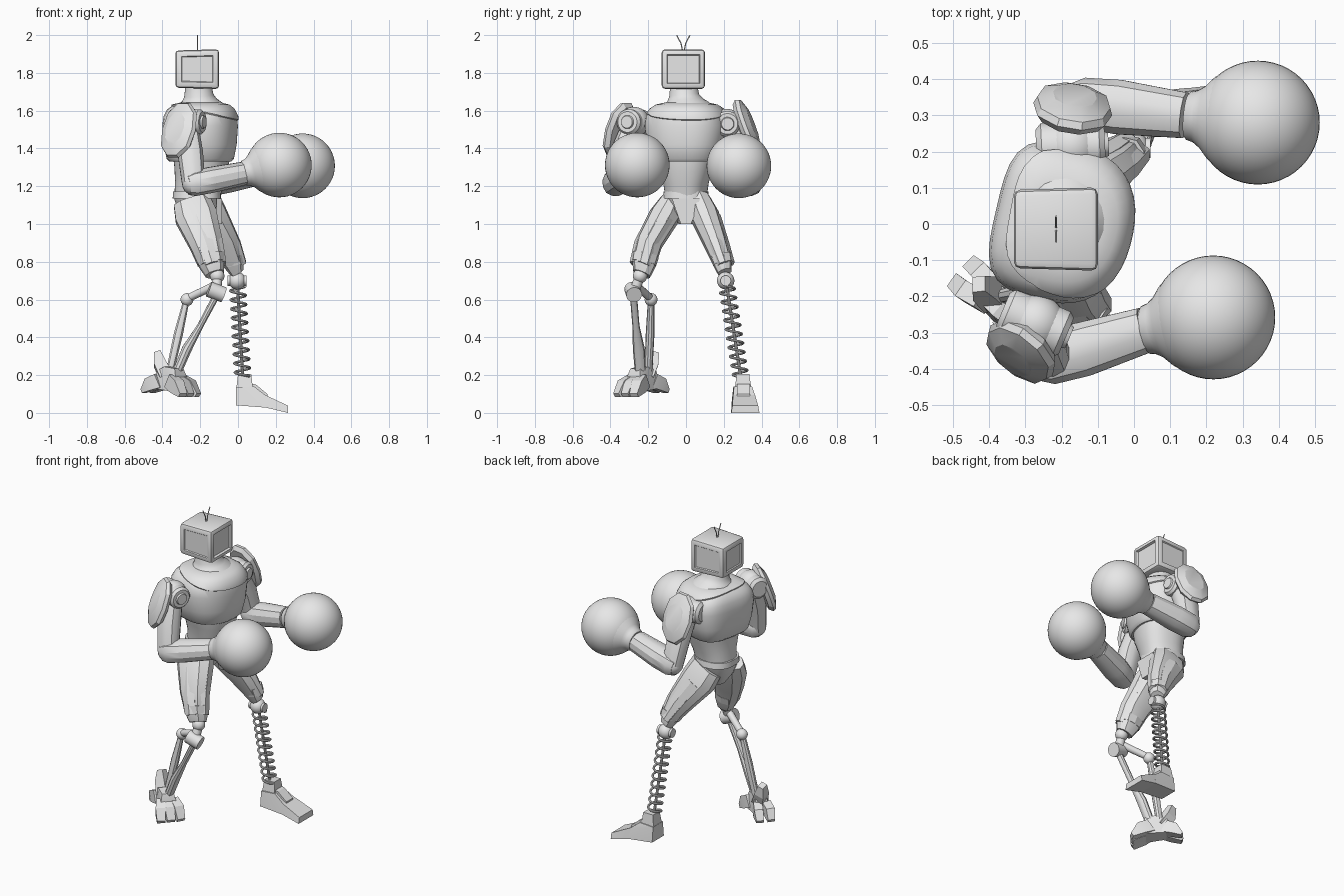
import bpy, bmesh, math
from mathutils import Vector

cube = bpy.data.objects.get("Cube")
if cube:
    bpy.data.objects.remove(cube)

grey = bpy.data.materials.new("light_grey")
grey.use_nodes = True
COLOUR = (0.8, 0.8, 0.8, 1)
grey.diffuse_color = COLOUR
grey.node_tree.nodes["Principled BSDF"].inputs["Base Color"].default_value = COLOUR


def finish(name, mesh, angle=35):
    mesh.materials.clear()
    mesh.materials.append(grey)
    mesh.shade_smooth()
    mesh.set_sharp_from_angle(angle=math.radians(angle))
    bpy.context.collection.objects.link(bpy.data.objects.new(name, mesh))


def from_bmesh(name, bm, angle=35):
    bmesh.ops.recalc_face_normals(bm, faces=bm.faces)
    mesh = bpy.data.meshes.new(name)
    bm.to_mesh(mesh)
    bm.free()
    finish(name, mesh, angle)


def loft(stations, hint=(1, 0, 0), n=24, power=2.0, back_power=None):
    """Skin rounded cross-sections; each station is x, y, z, radius along hint, other radius."""
    bm = bmesh.new()
    axis = (Vector(stations[-1][:3]) - Vector(stations[0][:3])).normalized()
    u = Vector(hint)
    u = (u - axis * u.dot(axis)).normalized()
    v = axis.cross(u)
    grow = 1 / math.cos(math.pi / n) if n < 16 else 1
    rings = []
    for x, y, z, ru, rv in stations:
        ring = []
        for i in range(n):
            a = math.tau * (i + 0.5) / n
            c, s = math.cos(a), math.sin(a)
            p = back_power if back_power and c < 0 else power
            k = grow / (abs(c) ** p + abs(s) ** p) ** (1 / p)
            ring.append(bm.verts.new(Vector((x, y, z)) + u * c * k * ru + v * s * k * rv))
        rings.append(ring)
    for lo, hi in zip(rings, rings[1:]):
        for i in range(n):
            bm.faces.new((lo[i], lo[(i + 1) % n], hi[(i + 1) % n], hi[i]))
    bm.faces.new(rings[0])
    bm.faces.new(rings[-1])
    return bm


def limb(name, stations, hint=(1, 0, 0), n=24, power=2.0, angle=35):
    from_bmesh(name, loft(stations, hint, n, power), angle)


def rod(name, a, b, ra, rb=None, n=16):
    rb = ra if rb is None else rb
    hint = (1, 0, 0) if abs(b[0] - a[0]) < abs(b[2] - a[2]) else (0, 0, 1)
    limb(name, [(*a, ra, ra), (*b, rb, rb)], hint, n)


def ball(name, centre, r, n=20):
    bm = bmesh.new()
    bmesh.ops.create_uvsphere(bm, u_segments=2 * n, v_segments=n, radius=r)
    bmesh.ops.translate(bm, vec=centre, verts=bm.verts)
    from_bmesh(name, bm)


def hull(name, points):
    bm = bmesh.new()
    for p in points:
        bm.verts.new(p)
    bmesh.ops.convex_hull(bm, input=bm.verts)
    from_bmesh(name, bm, 20)


def tube(name, points, r):
    curve = bpy.data.curves.new(name, "CURVE")
    curve.dimensions = "3D"
    curve.bevel_depth, curve.bevel_resolution, curve.use_fill_caps = r, 2, True
    spline = curve.splines.new("POLY")
    spline.points.add(len(points) - 1)
    for sp, p in zip(spline.points, points):
        sp.co = (*p, 1)
    temp = bpy.data.objects.new(name + "_path", curve)
    mesh = bpy.data.meshes.new_from_object(temp)
    bpy.data.objects.remove(temp)
    finish(name, mesh)


# Boxy head with a sunken screen and inset side panels
HEAD_Y = -0.014
bm = bmesh.new()
bmesh.ops.create_cube(bm, size=1)
for v in bm.verts:
    k = 1.0 if v.co.x > 0 else 0.94
    v.co = (-0.216 + v.co.x * 0.232, HEAD_Y + v.co.y * 0.23 * k, 1.82 + v.co.z * 0.21 * k)
bmesh.ops.bevel(bm, geom=bm.edges[:], offset=0.018, segments=2, affect="EDGES", profile=0.5)
for f in [f for f in bm.faces if f.calc_area() > 0.02 and abs(f.normal.z) < 0.8]:
    screen = f.normal.x > 0.8
    bmesh.ops.inset_individual(bm, faces=[f], thickness=0.014 if screen else 0.02, depth=0)
    bmesh.ops.inset_individual(bm, faces=[f], thickness=0.006, depth=-0.014 if screen else -0.006)
from_bmesh("head", bm, 30)
for side, tag in ((-1, "right"), (1, "left")):
    tube(tag + "_antenna", [(-0.215, HEAD_Y + side * w, z) for w, z in (
        (0.004, 1.915), (0.012, 1.955), (0.035, 2.0))], 0.003)

# Neck flaring into the shoulders
limb("neck", [(-0.2, 0, 1.6, 0.145, 0.15), (-0.203, -0.002, 1.635, 0.118, 0.123),
              (-0.204, -0.005, 1.655, 0.093, 0.096), (-0.207, -0.01, 1.68, 0.078, 0.08),
              (-0.21, -0.012, 1.73, 0.07, 0.073)])

# Torso, turned slightly toward the right, with a flatter back
yaw = math.radians(-13)
facing = (math.cos(yaw), math.sin(yaw), 0)
cx = -0.195
bm = loft([(cx, 0, 1.33, 0.155, 0.168), (cx, 0, 1.345, 0.17, 0.182), (cx, 0, 1.42, 0.184, 0.204),
           (cx, 0, 1.52, 0.19, 0.218), (cx, 0, 1.57, 0.184, 0.21), (cx, 0, 1.605, 0.168, 0.186),
           (cx, 0, 1.625, 0.144, 0.156), (cx, 0, 1.635, 0.1, 0.11)], facing, 40, 2.3, 3.6)
# Raised collar above a tilted neckline
bmesh.ops.recalc_face_normals(bm, faces=bm.faces)
point, tilt = Vector((cx, 0, 1.59)), Vector((0.22, 0, 1))
bmesh.ops.bisect_plane(bm, geom=bm.verts[:] + bm.edges[:] + bm.faces[:], plane_co=point, plane_no=tilt)
upper = [f for f in bm.faces if (f.calc_center_median() - point).dot(tilt) > 0]
bmesh.ops.inset_region(bm, faces=upper, thickness=0.003, depth=0.008)
from_bmesh("chest", bm, 40)
limb("abdomen", [(-0.215, 0, 1.15, 0.12, 0.108), (-0.205, 0, 1.22, 0.127, 0.118),
                 (-0.195, 0, 1.29, 0.14, 0.142), (-0.195, 0, 1.36, 0.148, 0.16)], facing, 32, 2.4)
limb("belt", [(-0.218, 0, 1.135, 0.128, 0.123), (-0.218, 0, 1.172, 0.126, 0.118)], n=32, power=2.5)
limb("pelvis", [(-0.22, 0, 1.0, 0.05, 0.04), (-0.22, 0, 1.07, 0.1, 0.09),
                (-0.22, 0, 1.14, 0.12, 0.115)], n=16, power=2.5)
hull("front_hip_plate", [(-0.1 + d, s * w, z) for d in (-0.015, 0.015) for s in (-1, 1)
                         for w, z in ((0.075, 1.135), (0.06, 1.1), (0.028, 1.0))])

# Arms: shoulder joint, shoulder pad, bent arm and round glove
arms = {
    "right": dict(joint=(-0.27, -0.275, 1.54), turn=-0.4, pad=(-0.315, -0.355, 1.498),
                  out=(-0.6, -0.74, 0.33), elbow=(-0.235, -0.375, 1.215),
                  wrist=(0.03, -0.293, 1.268), glove=(0.219, -0.258, 1.312)),
    "left": dict(joint=(-0.17, 0.215, 1.53), turn=0.05, pad=(-0.168, 0.325, 1.517),
                 out=(0.15, 0.92, 0.35), elbow=(-0.14, 0.335, 1.215),
                 wrist=(0.14, 0.3, 1.275), glove=(0.342, 0.28, 1.308)),
}
for tag, arm in arms.items():
    joint, elbow, wrist, glove = (Vector(arm[k]) for k in ("joint", "elbow", "wrist", "glove"))
    fwd = Vector((math.cos(arm["turn"]), math.sin(arm["turn"]), 0))
    limb(tag + "_shoulder_joint", [(*(joint + fwd * d), r, r) for d, r in (
        (-0.1, 0.05), (-0.085, 0.068), (0.075, 0.068), (0.09, 0.055), (0.09, 0.036), (0.1, 0.032))],
        (0, 0, 1), 24)
    ball(tag + "_shoulder_ball", joint, 0.08)
    pad, out = Vector(arm["pad"]), Vector(arm["out"]).normalized()
    limb(tag + "_shoulder_pad", [(*(pad + out * d), h, w) for d, h, w in (
        (-0.03, 0.13, 0.088), (-0.008, 0.15, 0.105), (0.012, 0.142, 0.097), (0.033, 0.085, 0.058))],
        (0, 0, 1), 10, 2.3, 20)
    mid = joint.lerp(elbow, 0.5) + Vector((0, out.y * 0.02, 0))
    limb(tag + "_upper_arm", [(*joint, 0.055, 0.055), (*mid, 0.066, 0.06), (*elbow, 0.06, 0.055)],
         n=12, power=2.4)
    ball(tag + "_elbow", elbow, 0.062, 10)
    back = elbow.lerp(wrist, -0.12)
    limb(tag + "_forearm", [(*back, 0.055, 0.05), (*elbow, 0.066, 0.068),
                            (*elbow.lerp(wrist, 0.35), 0.067, 0.074), (*wrist, 0.06, 0.062)],
         (0, 0, 1), 12, 2.4, 25)
    reach = (glove - wrist).normalized()
    limb(tag + "_glove_cuff", [(*(glove - reach * d), r, r) for d, r in (
        (0.2, 0.06), (0.194, 0.067), (0.175, 0.072), (0.155, 0.086), (0.13, 0.114), (0.1, 0.134))],
        (0, 0, 1), 32)
    ball(tag + "_glove", glove, 0.171, 24)

# Thighs: faceted core, raised armour plates and a knee cuff
thighs = {
    "right": [(-0.245, -0.075, 1.12, 0.095, 0.06), (-0.222, -0.115, 1.04, 0.108, 0.078),
              (-0.172, -0.195, 0.9, 0.085, 0.068), (-0.138, -0.225, 0.79, 0.066, 0.062),
              (-0.122, -0.235, 0.735, 0.048, 0.046)],
    "left": [(-0.2, 0.07, 1.12, 0.1, 0.06), (-0.165, 0.1, 1.04, 0.105, 0.074),
             (-0.075, 0.155, 0.9, 0.08, 0.06), (-0.02, 0.195, 0.79, 0.052, 0.048),
             (-0.005, 0.205, 0.745, 0.036, 0.036)],
}
for tag, path in thighs.items():
    s = -1 if tag == "right" else 1
    limb(tag + "_thigh", path, n=10, power=2.6, angle=25)
    limb(tag + "_thigh_side_plate", [(x, y + s * rv * 0.8, z, ru * 0.5, 0.022)
                                     for x, y, z, ru, rv in path[1:4]], n=6, angle=20)
    for end, tag2 in ((1, "front"), (-1, "back")):
        limb(f"{tag}_thigh_{tag2}_plate", [(x + end * ru * 0.82, y, z, 0.022, rv * 0.55)
                                           for x, y, z, ru, rv in path[1:4]], n=6, angle=20)
    x, y, z, ru, rv = path[3]
    limb(tag + "_knee_cuff", [(x - 0.01, y - s * 0.01, z + 0.045, ru * 1.1, rv * 1.1),
                              (x, y, z, ru * 1.04, rv * 1.04)], n=10, power=2.6, angle=20)

# Right lower leg: twin rods hung from jointed knee cylinders
ball("right_knee", (-0.11, -0.243, 0.725), 0.038)
rod("right_knee_link", (-0.11, -0.245, 0.72), (-0.115, -0.275, 0.64), 0.027)
rod("right_knee_cylinder", (-0.155, -0.285, 0.655), (-0.075, -0.275, 0.625), 0.042)
rod("right_rear_link", (-0.12, -0.265, 0.675), (-0.27, -0.185, 0.605), 0.022, 0.02)
ball("right_rear_joint", (-0.27, -0.185, 0.6), 0.034)
limb("right_rear_rod", [(-0.272, -0.185, 0.6, 0.016, 0.016), (-0.315, -0.19, 0.42, 0.024, 0.022),
                        (-0.365, -0.2, 0.2, 0.02, 0.02)], n=10)
limb("right_front_rod", [(-0.115, -0.278, 0.62, 0.018, 0.018), (-0.2, -0.265, 0.46, 0.016, 0.018),
                         (-0.27, -0.25, 0.34, 0.026, 0.03), (-0.33, -0.24, 0.2, 0.024, 0.028)], n=10)

# Right foot: narrow and clawed, pointing diagonally outward
ahead = Vector((0.75, -0.66, 0))
across = Vector((0.66, 0.75, 0))


def on_foot(a, b, z):
    return Vector((-0.35, -0.235, z)) + ahead * a + across * b


hull("right_foot_block", [on_foot(a, s * w, z) for s in (-1, 1) for a, w, z in (
    (-0.1, 0.04, 0.13), (-0.08, 0.035, 0.22), (-0.02, 0.04, 0.245), (0.05, 0.035, 0.235),
    (0.08, 0.055, 0.15), (0.08, 0.06, 0.11))])
for i, b in enumerate((-0.06, 0, 0.06)):
    limb(f"right_toe_{i + 1}", [(*on_foot(0.02, b * 0.6, 0.17), 0.04, 0.024),
                                (*on_foot(0.08, b * 0.85, 0.14), 0.038, 0.03),
                                (*on_foot(0.13, b, 0.093), 0.012, 0.024)], (0, 0, 1), 4, angle=15)
for i, b in enumerate((-0.04, 0.028)):
    limb(f"right_heel_claw_{i + 1}", [(*on_foot(-0.06, b * 0.7, 0.17), 0.04, 0.026),
                                      (*on_foot(-0.12, b, 0.15), 0.035, 0.026),
                                      (*on_foot(-0.165, b, 0.115), 0.01, 0.022)], (0, 0, 1), 4, angle=15)
limb("right_ankle_spur", [(*on_foot(-0.04, 0, 0.19), 0.035, 0.035), (*on_foot(-0.085, 0, 0.26), 0.032, 0.032),
                          (*on_foot(-0.105, 0, 0.32), 0.018, 0.022)], n=4, angle=15)

# Left lower leg: coil spring around a thin core
top, bottom = Vector((-0.002, 0.216, 0.67)), Vector((0.025, 0.29, 0.19))
ball("left_knee", (-0.005, 0.21, 0.7), 0.046)
rod("left_knee_pin", (-0.055, 0.21, 0.7), (0.045, 0.21, 0.7), 0.028)
rod("left_spring_core", top, bottom, 0.008, n=10)
turns, steps = 10, 20
coil = []
for i in range(turns * steps + 1):
    a = math.tau * i / steps
    coil.append(top.lerp(bottom, i / (turns * steps))
                + Vector((math.cos(a), math.sin(a), 0)) * 0.04)
tube("left_spring", coil, 0.007)

# Left foot: ankle block, heel block and sloping toe
hull("left_ankle", [(x, y, z) for w, d, z in ((0.045, 0.045, 0.12), (0.035, 0.033, 0.205))
                    for x in (0.035 - w, 0.035 + w) for y in (0.302 - d, 0.302 + d)])
hull("left_heel", [(x, y + s * w, z) for s in (-1, 1) for x, y, w, z in (
    (-0.01, 0.3, 0.06, 0.04), (-0.01, 0.3, 0.05, 0.135), (0.085, 0.302, 0.048, 0.14),
    (0.15, 0.308, 0.058, 0.09), (0.15, 0.308, 0.068, 0.028))])
hull("left_toe", [(x, y + s * w, z) for s in (-1, 1) for x, y, w, z in (
    (0.14, 0.307, 0.067, 0.03), (0.14, 0.307, 0.058, 0.097),
    (0.265, 0.314, 0.068, 0.038), (0.265, 0.314, 0.075, 0.0))])
hull("left_foot_ridge", [(x, 0.305 + s * 0.034, z) for s in (-1, 1) for x, z in (
    (0.07, 0.155), (0.095, 0.15), (0.155, 0.1), (0.155, 0.06), (0.07, 0.1))])
